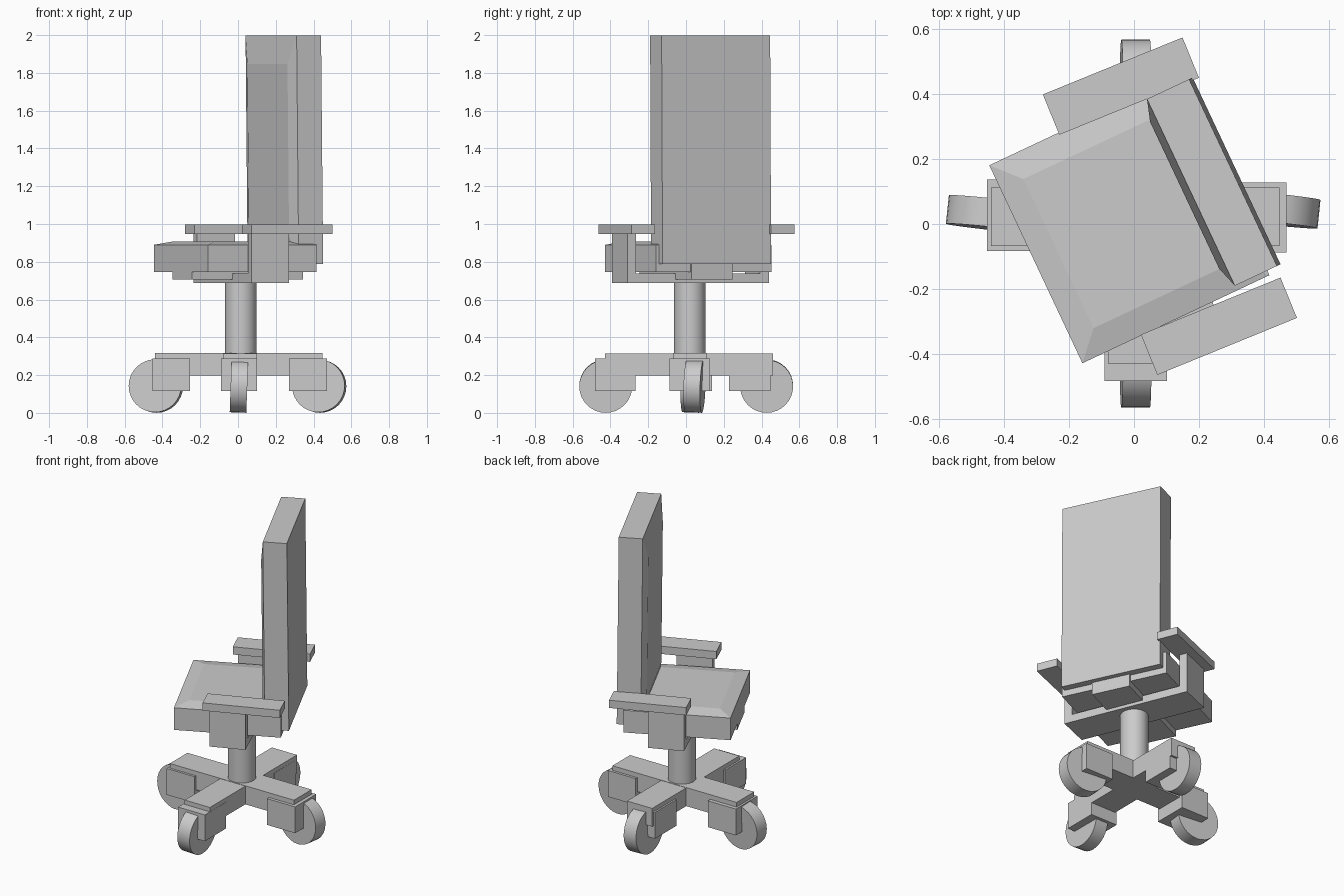
import bpy
import bmesh
from math import radians
from mathutils import Matrix, Vector

cube = bpy.data.objects.get("Cube")
if cube:
    bpy.data.objects.remove(cube, do_unlink=True)

grey = bpy.data.materials.new("plain_grey")
grey.use_nodes = True
colour = (0.6, 0.6, 0.6, 1)
grey.diffuse_color = colour
grey.node_tree.nodes["Principled BSDF"].inputs["Base Color"].default_value = colour


def finish(name, bm, turn=0.0):
    """Turn a mesh about the vertical axis and link it as an object."""
    bmesh.ops.transform(bm, matrix=Matrix.Rotation(radians(turn), 4, "Z"), verts=bm.verts)
    mesh = bpy.data.meshes.new(name)
    bm.to_mesh(mesh)
    bm.free()
    mesh.materials.append(grey)
    obj = bpy.data.objects.new(name, mesh)
    bpy.context.scene.collection.objects.link(obj)
    return obj


def box_mesh(low, high):
    low, high = Vector(low), Vector(high)
    bm = bmesh.new()
    bmesh.ops.create_cube(bm, size=1)
    for v in bm.verts:
        v.co = (low + high) / 2 + v.co * (high - low)
    return bm


def box(name, low, high, turn=0.0):
    return finish(name, box_mesh(low, high), turn)


def pad_face(bm, normal, inset, rise):
    """Raise an inset panel on one side; inset is the margin on each axis."""
    normal, inset = Vector(normal), Vector(inset)
    bm.normal_update()
    face = max(bm.faces, key=lambda f: f.normal.dot(normal))
    middle = face.calc_center_median()
    bmesh.ops.inset_individual(bm, faces=[face], thickness=0.01)
    outer = {v for f in bm.faces for v in f.verts} - set(face.verts)
    for v in face.verts:
        corner = min(outer, key=lambda o: (o.co - v.co).length).co
        for i in range(3):
            side = 1 if corner[i] > middle[i] else -1
            v.co[i] = corner[i] - side * inset[i]
        v.co += normal * rise


def cylinder(name, centre, radius, depth, rotation, segments=32):
    bm = bmesh.new()
    bmesh.ops.create_cone(bm, cap_ends=True, segments=segments, radius1=radius,
                          radius2=radius, depth=depth,
                          matrix=Matrix.Translation(centre) @ rotation)
    obj = finish(name, bm)
    bpy.ops.object.select_all(action="DESELECT")
    obj.select_set(True)
    bpy.context.view_layer.objects.active = obj
    bpy.ops.object.shade_smooth_by_angle(angle=radians(30))


SEAT_TURN = 25.2
ARM_TURN = 22.2

# Seat cushion with a sloped rim
bm = box_mesh((-0.326, -0.32, 0.75), (0.31, 0.353, 0.893))
pad_face(bm, (0, 0, 1), (0.077, 0.083, 0), 0.018)
finish("seat", bm, SEAT_TURN)

# Backrest leaning slightly forward, with a raised front panel
bm = box_mesh((0.2, -0.304, 0.79), (0.343, 0.331, 2.0))
pad_face(bm, (-1, 0, 0), (0, 0.068, 0.15), 0.023)
for v in bm.verts:
    v.co.x += 0.01 * (2.0 - v.co.z)
finish("backrest", bm, SEAT_TURN)

# Bracket joining seat and backrest
box("back_bracket", (-0.326, -0.12, 0.71), (0.324, 0.12, 0.795), SEAT_TURN)

# Armrests, uprights and the crossbar below the seat
box("arm_crossbar", (-0.083, -0.39, 0.69), (0.133, 0.42, 0.74), ARM_TURN)
for name, side in (("right", -1), ("left", 1)):
    middle = 0.009 + side * 0.399
    box(name + "_armrest", (-0.109, middle - 0.067, 0.95), (0.355, middle + 0.067, 1.0), ARM_TURN)
    post = 0.015 + side * 0.38
    box(name + "_arm_post", (-0.083, post - 0.025, 0.69), (0.133, post + 0.025, 0.955), ARM_TURN)

# Column
cylinder("column", (0.015, 0.02, 0.5), 0.083, 0.4, Matrix())

# Cross base
box("base_side_beam", (-0.44, -0.068, 0.2), (0.448, 0.112, 0.32))
box("base_long_beam", (-0.08, -0.43, 0.2), (0.1, 0.46, 0.318))

# Caster housings and wheels
casters = (
    ("left", (0.37, 0.02), (0.43, 0.045), (0.1, 0.108), 84),
    ("right", (-0.353, 0.027), (-0.435, 0.03), (0.1, 0.11), 84),
    ("front", (0.005, -0.375), (0.005, -0.425), (0.096, 0.108), 0),
    ("back", (0.005, 0.337), (0.005, 0.427), (0.096, 0.11), 0),
)
for name, (hx, hy), (wx, wy), (sx, sy), heading in casters:
    box(name + "_caster_housing", (hx - sx, hy - sy, 0.12), (hx + sx, hy + sy, 0.29))
    spin = Matrix.Rotation(radians(heading), 4, "Z") @ Matrix.Rotation(radians(92), 4, "Y")
    cylinder(name + "_wheel", (wx, wy, 0.145), 0.14, 0.088, spin)

# Rest the wheels on the floor
for obj in bpy.context.scene.collection.objects:
    if obj.type == "MESH":
        obj.data.transform(Matrix.Translation((0, 0, -0.003)))
